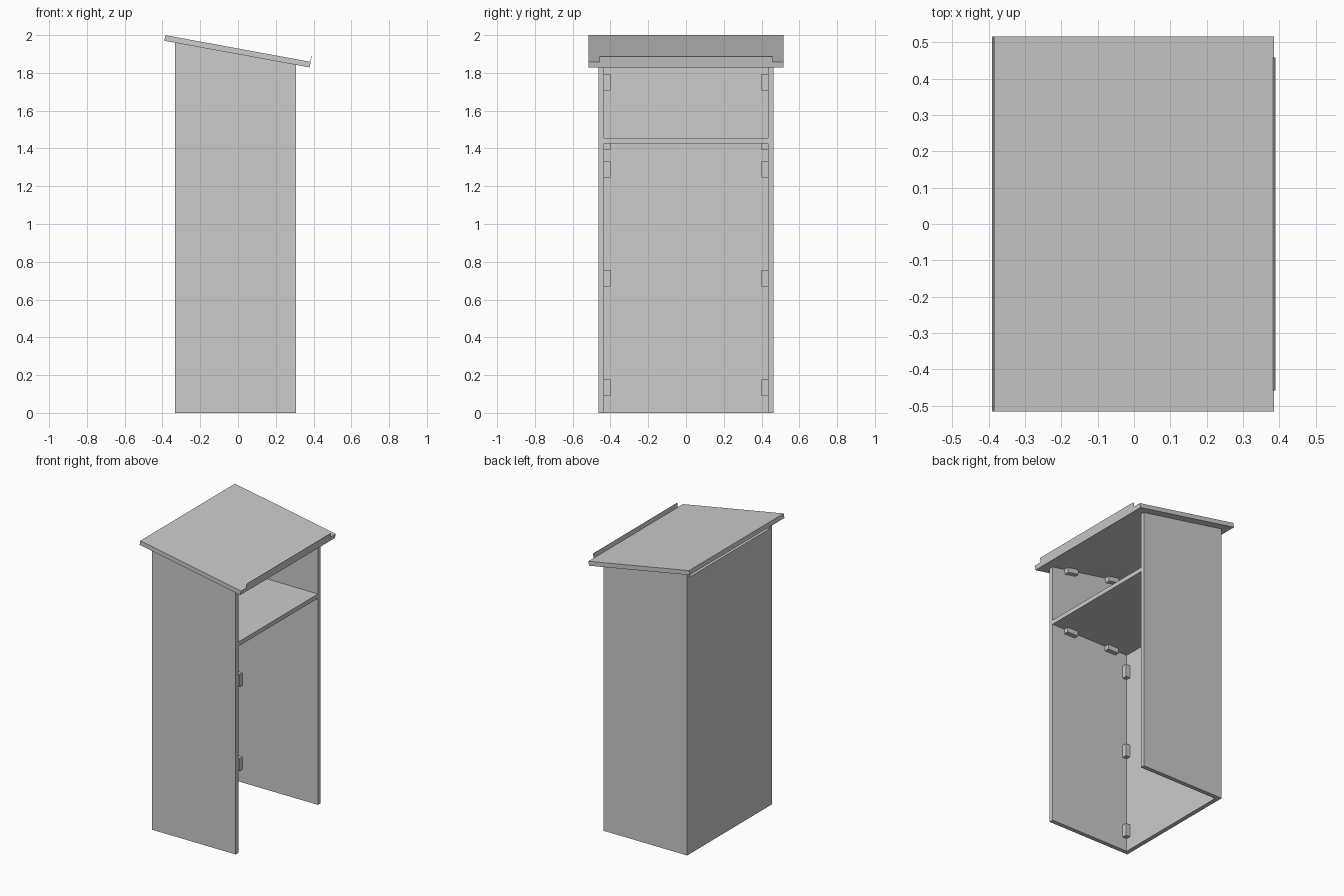
import bpy, bmesh, math
from mathutils import Vector

if "Cube" in bpy.data.objects:
    bpy.data.objects.remove(bpy.data.objects["Cube"])

SLOPE = 0.1835                      # fall of the top board per unit of x
ANG = math.atan(SLOPE)
UP = Vector((math.sin(ANG), 0, math.cos(ANG)))   # normal of the top board
X0, X1 = -0.333, 0.307              # body depth
YI, YO = 0.433, 0.463               # inner and outer faces of the side panels
T = 0.03                            # board thickness
B = 0.033                           # block section


def under(x):
    """Height of the top board's underside."""
    return 1.829 + (0.379 - x) * SLOPE


def prism(name, profile, y0, y1):
    """Extrude an (x, z) profile along y."""
    bm = bmesh.new()
    f = bm.faces.new([bm.verts.new((x, y0, z)) for x, z in profile])
    r = bmesh.ops.extrude_face_region(bm, geom=[f])
    vs = [v for v in r["geom"] if isinstance(v, bmesh.types.BMVert)]
    bmesh.ops.translate(bm, verts=vs, vec=(0, y1 - y0, 0))
    bmesh.ops.recalc_face_normals(bm, faces=bm.faces)
    me = bpy.data.meshes.new(name)
    bm.to_mesh(me)
    bm.free()
    ob = bpy.data.objects.new(name, me)
    bpy.context.collection.objects.link(ob)
    return ob


def rect(x0, x1, z0, z1):
    return [(x0, z0), (x1, z0), (x1, z1), (x0, z1)]


def sloped(x0, x1, lo, hi):
    """Rectangle tilted with the top board, lo..hi above its underside."""
    pts = [(x0, lo), (x1, lo), (x1, hi), (x0, hi)]
    return [(x + UP.x * h, under(x) + UP.z * h) for x, h in pts]


# Sloping top board and the thin stop lip at its low end
prism("top_board", sloped(-0.39, 0.379, 0, T), -0.516, 0.516)
prism("stop_lip", sloped(0.377, 0.379, T, 2 * T), -0.458, 0.458)

# Closed panel facing the audience, stopping short of the top board
prism("main_panel", rect(X0, X0 + T, 0, 1.91), -YI, YI)

# Inner shelf
prism("shelf", rect(X0 + T, X1, 1.425, 1.455), -YI, YI)

for side, s in (("left", -1), ("right", 1)):
    # Side panel cut to the slope
    prism(f"side_panel_{side}",
          [(X0, 0), (X1, 0), (X1, under(X1)), (X0, under(X0))], s * YI, s * YO)
    ya, yb = s * (YI - B), s * YI
    # Upright joining blocks in the corners
    for i, z in enumerate((0.09, 0.67, 1.247, 1.708)):
        prism(f"corner_block_{side}_{i}",
              rect(X0 + T, X0 + T + B, z, z + 0.087), ya, yb)
    # Joining blocks below the shelf and the top board
    for i, x in enumerate((-0.21, 0.125)):
        prism(f"shelf_block_{side}_{i}",
              rect(x, x + 0.085, 1.425 - B, 1.425), ya, yb)
        prism(f"top_block_{side}_{i}",
              sloped(x, x + 0.085, -B, 0), ya, yb)
